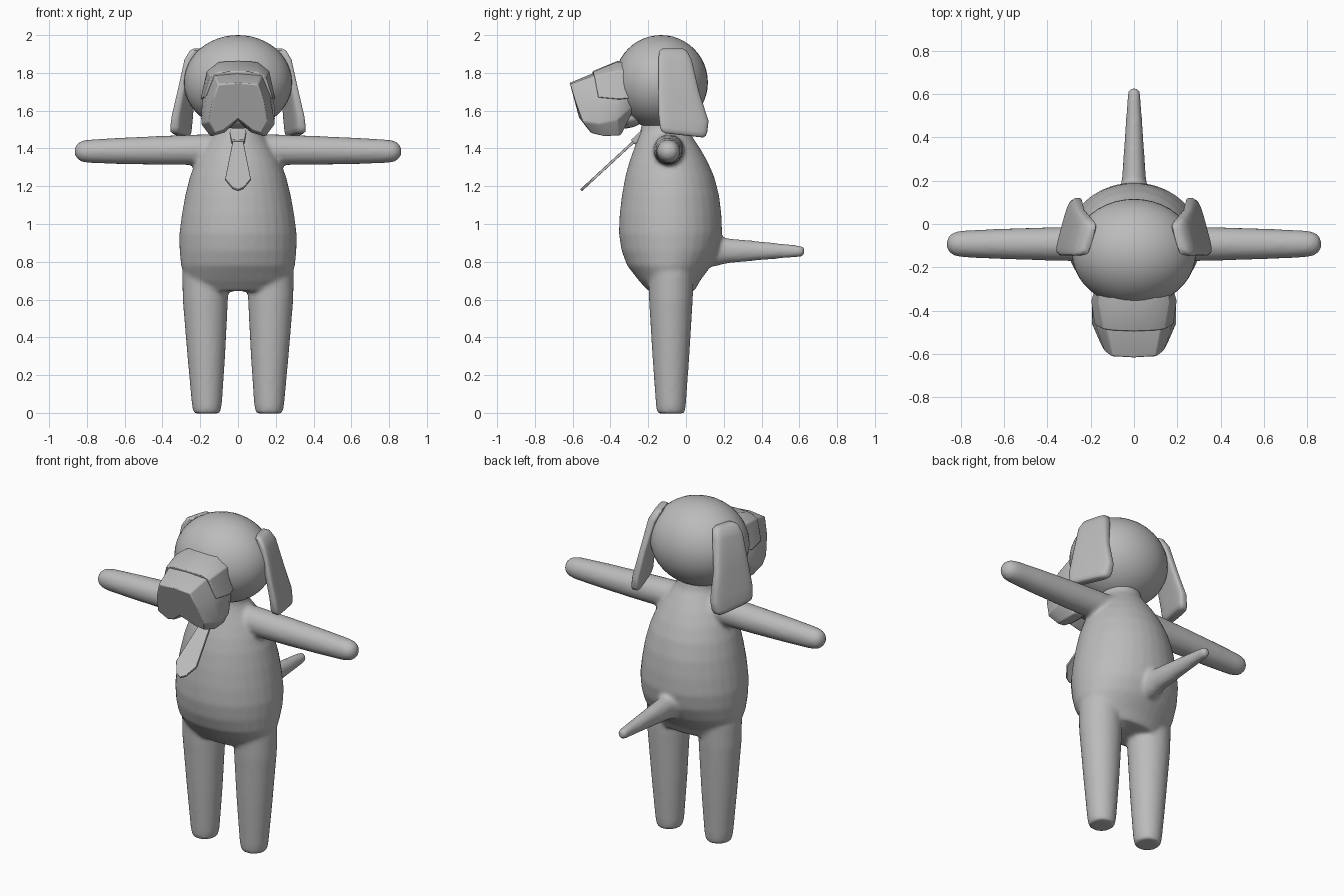
import bpy, bmesh, math
from mathutils import Vector

if "Cube" in bpy.data.objects:
    bpy.data.objects.remove(bpy.data.objects["Cube"])

grey = bpy.data.materials.new("plain grey")
grey.diffuse_color = (0.5, 0.5, 0.5, 1)
grey.use_nodes = True
grey.node_tree.nodes["Principled BSDF"].inputs["Base Color"].default_value = grey.diffuse_color

X, Y, Z = Vector((1, 0, 0)), Vector((0, 1, 0)), Vector((0, 0, 1))


def ring(c, u, v, ru, rv, n=32, p=2):
    """Closed superellipse loop around c in the plane of u and v."""
    pts = []
    for i in range(n):
        a = 2 * math.pi * (i + 0.5) / n
        cu, sv = math.cos(a), math.sin(a)
        pts.append(Vector(c) + u * ru * math.copysign(abs(cu) ** (2 / p), cu)
                   + v * rv * math.copysign(abs(sv) ** (2 / p), sv))
    return pts


def loft(bm, rings):
    """Skin a list of equal loops and cap both ends."""
    loops = [[bm.verts.new(p) for p in r] for r in rings]
    n = len(loops[0])
    for a, b in zip(loops, loops[1:]):
        for i in range(n):
            j = (i + 1) % n
            bm.faces.new((a[i], a[j], b[j], b[i]))
    bm.faces.new(loops[0][::-1])
    bm.faces.new(loops[-1])


def finish(name, bm, angle=40, bevel=0):
    bmesh.ops.recalc_face_normals(bm, faces=bm.faces)
    me = bpy.data.meshes.new(name)
    bm.to_mesh(me)
    bm.free()
    me.materials.append(grey)
    ob = bpy.data.objects.new(name, me)
    bpy.context.collection.objects.link(ob)
    bpy.ops.object.select_all(action='DESELECT')
    ob.select_set(True)
    bpy.context.view_layer.objects.active = ob
    bpy.ops.object.shade_smooth_by_angle(angle=math.radians(angle))
    if bevel:
        m = ob.modifiers.new("soft edges", 'BEVEL')
        m.width, m.segments, m.limit_method = bevel, 2, 'ANGLE'
        m.angle_limit = math.radians(35)
    return ob


def mirrored(half):
    """Close a half section running from one centre point to the other."""
    return [Vector(p) for p in half] + [Vector((-x, y, z)) for x, y, z in half[-2:0:-1]]


# Body: torso, legs, arms and tail fused into one skin
bm = bmesh.new()
torso = [(0.645, .23, -.20, .045), (0.70, .275, -.25, .075), (0.78, .302, -.312, .135),
         (0.86, .31, -.342, .175), (0.95, .311, -.356, .192), (1.05, .298, -.352, .188),
         (1.15, .28, -.34, .176), (1.25, .255, -.322, .15), (1.33, .225, -.30, .115),
         (1.40, .188, -.275, .075), (1.46, .145, -.255, .035), (1.50, .12, -.24, .005),
         (1.56, .11, -.23, -.01)]
loft(bm, [ring((0, (f + b) / 2, z), X, Y, w, (b - f) / 2) for z, w, f, b in torso])
legs = [(-.003, .165, .068, .07), (.015, .165, .074, .076), (.05, .165, .08, .08),
        (.30, .168, .10, .098), (.60, .173, .12, .116), (.74, .173, .122, .12)]
arms = [(.08, 1.395, .082), (.22, 1.393, .081), (.40, 1.39, .077), (.62, 1.387, .07),
        (.79, 1.385, .062), (.83, 1.385, .055), (.855, 1.385, .038), (.864, 1.385, .018)]
for s in (1, -1):
    loft(bm, [ring((s * x, -.08, z), X, Y, rx, ry) for z, x, rx, ry in legs])
    loft(bm, [ring((s * x, -.092, z), Y, Z, r, r, 24) for x, z, r in arms])
tail = [(.08, .855, .08, .09), (.17, .857, .064, .078), (.21, .858, .056, .068),
        (.40, .858, .043, .05), (.61, .856, .029, .03), (.626, .856, .02, .022)]
loft(bm, [ring((0, y, z), X, Z, rx, rz, 20) for y, z, rx, rz in tail])
body = finish("body", bm)
m = body.modifiers.new("fuse", 'REMESH')
m.mode, m.voxel_size, m.use_smooth_shade = 'VOXEL', 0.012, True
m = body.modifiers.new("blend", 'SMOOTH')
m.factor, m.iterations = 0.5, 7

# Head
bm = bmesh.new()
bmesh.ops.create_uvsphere(bm, u_segments=40, v_segments=24, radius=1)
for v in bm.verts:
    v.co = Vector((v.co.x * .287, v.co.y * .248 - .132, v.co.z * .25 + 1.75))
finish("head", bm)

# Floppy ears: height, front, back, outer side, thickness
ear = [(1.93, -.12, -.02, .24, .03), (1.918, -.14, .005, .262, .055), (1.87, -.147, .03, .29, .06),
       (1.70, -.147, .07, .328, .052), (1.56, -.145, .12, .36, .06),
       (1.50, -.138, .113, .37, .066), (1.48, -.13, .105, .37, .06), (1.47, -.11, .09, .36, .04)]
for s, side in ((1, "left"), (-1, "right")):
    bm = bmesh.new()
    rings = []
    for z, f, b, xo, t in ear:
        r = ring((xo - t / 2, (f + b) / 2, z), X, Y, t / 2, (b - f) / 2, 24, 4)
        for p in r:
            p.x = s * (p.x - .27 * (p.y + .14))
            p.z -= .11 * (p.y + .02) * (z < 1.6)
        rings.append(r)
    loft(bm, rings)
    finish(side + "_ear", bm, 50)

# Muzzle with hanging lips and a centre notch
bm = bmesh.new()
loft(bm, [mirrored(h) for h in (
    [(0, -.62, 1.745), (.105, -.612, 1.74), (.135, -.59, 1.65), (.155, -.55, 1.54),
     (.125, -.50, 1.48), (.075, -.515, 1.495), (0, -.56, 1.555)],
    [(0, -.50, 1.795), (.125, -.49, 1.785), (.17, -.49, 1.67), (.195, -.46, 1.53),
     (.145, -.43, 1.463), (.07, -.45, 1.485), (0, -.48, 1.55)],
    [(0, -.36, 1.82), (.13, -.36, 1.80), (.19, -.37, 1.68), (.195, -.365, 1.55),
     (.145, -.345, 1.468), (.07, -.345, 1.49), (0, -.345, 1.54)],
    [(0, -.26, 1.78), (.12, -.26, 1.76), (.16, -.27, 1.68), (.15, -.28, 1.62),
     (.11, -.29, 1.58), (.06, -.29, 1.57), (0, -.29, 1.57)])])
finish("muzzle", bm, 40, .012)

# Raised bridge behind the nose
bm = bmesh.new()
loft(bm, [mirrored(h) for h in (
    [(0, -.497, 1.808), (.10, -.492, 1.805), (.145, -.485, 1.785), (.183, -.465, 1.67), (0, -.44, 1.66)],
    [(0, -.365, 1.862), (.10, -.365, 1.858), (.165, -.362, 1.81), (.198, -.355, 1.66), (0, -.35, 1.65)],
    [(0, -.26, 1.862), (.09, -.26, 1.85), (.15, -.26, 1.80), (.17, -.26, 1.67), (0, -.26, 1.66)])])
finish("muzzle_bridge", bm, 30, .005)

# Lower jaw
bm = bmesh.new()
bmesh.ops.create_uvsphere(bm, u_segments=24, v_segments=12, radius=1)
for v in bm.verts:
    v.co = Vector((v.co.x * .13, v.co.y * .11 - .34, v.co.z * .05 + 1.555))
finish("lower_jaw", bm)


# Tie: flat blade sloping forward, with a knot at the collar
def plate(name, outline, thick, bevel):
    bm = bmesh.new()
    d = Vector((0, -.67, .74)) * thick / 2
    pts = [Vector((x, -.272 - (1.44 - z) * 1.085, z)) for x, z in outline]
    loft(bm, [[p - d for p in pts], [p + d for p in pts]])
    finish(name, bm, 30, bevel)


plate("tie_blade", [(.027, 1.44), (.068, 1.235), (.03, 1.19), (0, 1.178),
                    (-.03, 1.19), (-.068, 1.235), (-.027, 1.44)], .014, .002)
plate("tie_knot", [(.034, 1.432), (.046, 1.495), (-.046, 1.495), (-.034, 1.432)], .034, .006)
